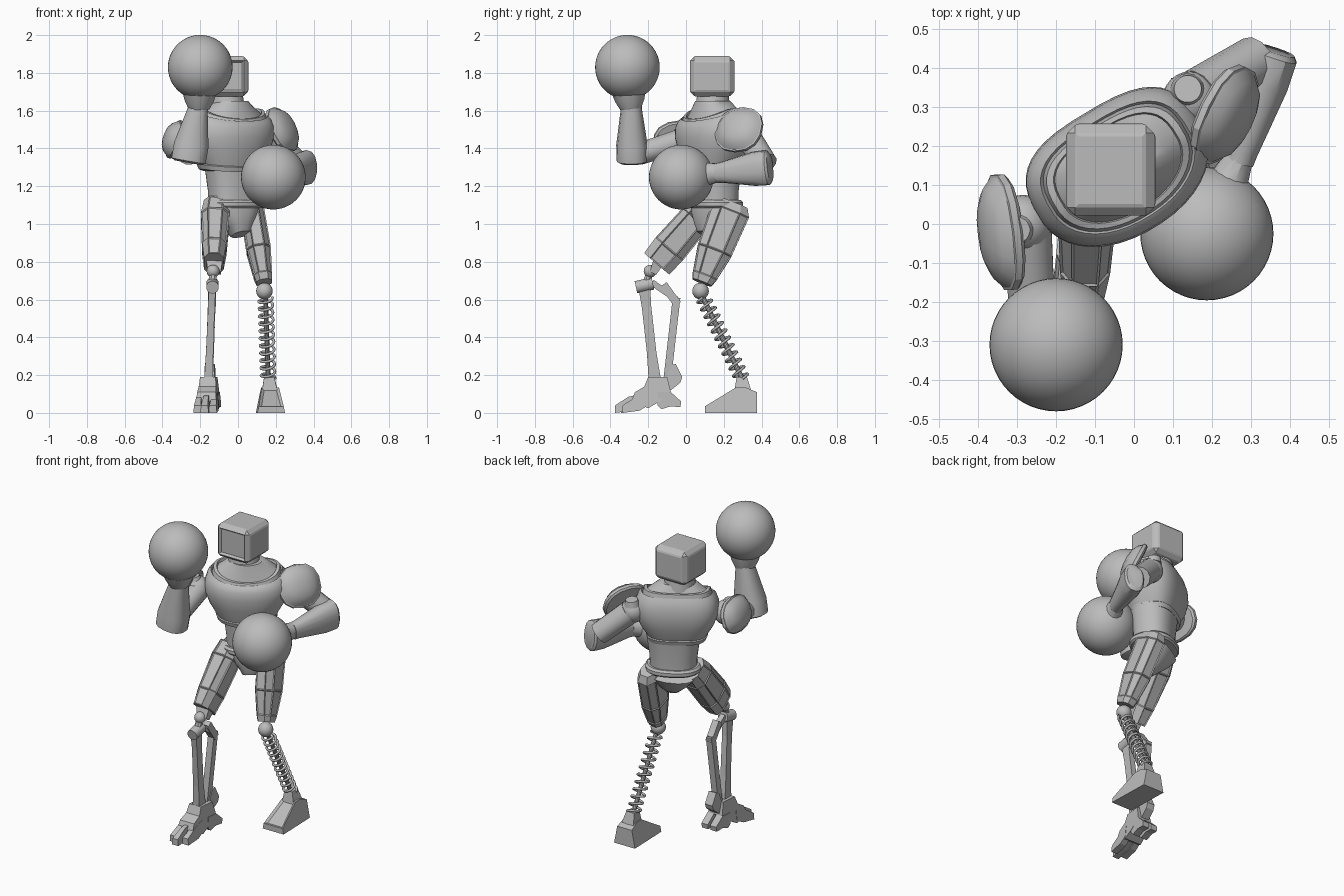
import bpy, bmesh, math
from mathutils import Matrix, Vector

cube = bpy.data.objects.get("Cube")
if cube:
    bpy.data.objects.remove(cube, do_unlink=True)

grey = bpy.data.materials.new("plain_grey")
grey.use_nodes = True
grey.diffuse_color = (0.5, 0.5, 0.5, 1)
grey.node_tree.nodes["Principled BSDF"].inputs["Base Color"].default_value = (0.5, 0.5, 0.5, 1)


def finish(name, bm, smooth=35):
    bmesh.ops.recalc_face_normals(bm, faces=bm.faces[:])
    mesh = bpy.data.meshes.new(name)
    bm.to_mesh(mesh)
    bm.free()
    mesh.materials.append(grey)
    ob = bpy.data.objects.new(name, mesh)
    bpy.context.collection.objects.link(ob)
    if smooth:
        bpy.ops.object.select_all(action='DESELECT')
        ob.select_set(True)
        bpy.context.view_layer.objects.active = ob
        bpy.ops.object.shade_smooth_by_angle(angle=math.radians(smooth))
    return ob


def power_of(value, power):
    return math.copysign(abs(value) ** (2 / power), value)


def loft(name, frame, rings, n=24, power=2, front=None, smooth=35, panel=0):
    """Skin rounded rings (z, rx, ry, optional front dip) in a local frame."""
    bm = bmesh.new()
    loops = []
    for z, rx, ry, *dip in rings:
        loop = []
        for i in range(n):
            a = math.tau * (i + 0.5) / n
            p = front if front and math.sin(a) < 0 else power
            drop = dip[0] * max(0, -math.sin(a)) if dip else 0
            loop.append(bm.verts.new(frame @ Vector((
                rx * power_of(math.cos(a), p), ry * power_of(math.sin(a), p), z - drop))))
        loops.append(loop)
    sides = []
    for lo, hi in zip(loops, loops[1:]):
        for i in range(n):
            j = (i + 1) % n
            sides.append(bm.faces.new((lo[i], lo[j], hi[j], hi[i])))
    bm.faces.new(loops[0][::-1])
    bm.faces.new(loops[-1])
    if panel:
        bmesh.ops.recalc_face_normals(bm, faces=bm.faces[:])
        bm.normal_update()
        big = [f for f in sides if f.calc_area() > panel]
        bmesh.ops.inset_individual(bm, faces=big, thickness=0.008, depth=-0.005)
    return finish(name, bm, smooth)


def frame_along(p, direction, ref=(1, 0, 0)):
    z = Vector(direction).normalized()
    x = Vector(ref) - z * z.dot(Vector(ref))
    x.normalize()
    rot = Matrix((x, z.cross(x), z)).transposed().to_4x4()
    return Matrix.Translation(p) @ rot


def limb(name, p, q, rings, ref=(1, 0, 0), **kw):
    """Loft from p to q, ring positions given as fractions of the length."""
    d = Vector(q) - Vector(p)
    return loft(name, frame_along(p, d, ref), [(t * d.length, rx, ry) for t, rx, ry in rings], **kw)


def rod(name, p, q, r0, r1, **kw):
    return limb(name, p, q, [(0, r0, r0), (1, r1, r1)], **kw)


def ball(name, centre, r, seg=24):
    bm = bmesh.new()
    bmesh.ops.create_uvsphere(bm, u_segments=seg, v_segments=seg // 2, radius=r,
                              matrix=Matrix.Translation(centre))
    return finish(name, bm, 60)


def prism(name, profile, cx, half, taper=0, skew=0, panel=False):
    """Side profile in y, z given width along x, narrowing with height."""
    bm = bmesh.new()
    loops = [[bm.verts.new((cx + skew * y + s * (half - taper * z), y, z)) for y, z in profile]
             for s in (-1, 1)]
    n = len(profile)
    for loop in loops:
        bm.faces.new(loop)
    for i in range(n):
        j = (i + 1) % n
        bm.faces.new((loops[0][i], loops[0][j], loops[1][j], loops[1][i]))
    if panel:
        bmesh.ops.recalc_face_normals(bm, faces=bm.faces[:])
        bm.normal_update()
        slope = max((f for f in bm.faces if f.normal.z > 0.5), key=lambda f: f.calc_area())
        bmesh.ops.inset_individual(bm, faces=[slope], thickness=0.02, depth=-0.01)
    return finish(name, bm, 0)


# Head: chamfered box with a framed screen
bm = bmesh.new()
bmesh.ops.create_cube(bm, size=1, matrix=Matrix.Translation((-0.06, 0.138, 1.782))
                      @ Matrix.Diagonal((0.222, 0.232, 0.207, 1)))
bmesh.ops.bevel(bm, geom=bm.edges[:], offset=0.02, segments=1, affect='EDGES')
bmesh.ops.recalc_face_normals(bm, faces=bm.faces[:])
bm.normal_update()
screen = [f for f in bm.faces if f.normal.y < -0.95]
panels = [f for f in bm.faces if f.calc_area() > 0.02 and f not in screen]
bmesh.ops.inset_individual(bm, faces=screen, thickness=0.014, depth=-0.014)
bmesh.ops.inset_individual(bm, faces=panels, thickness=0.014, depth=0.004)
finish("head", bm, 0)

# Torso: flat-backed chest with a collar ridge sloping up to the neck
chest = Matrix.Translation((-0.036, 0.138, 0)) @ Matrix.Rotation(math.radians(31), 4, 'Z')
loft("chest", chest, [
    (1.28, 0.14, 0.11), (1.29, 0.168, 0.13, 0.015), (1.315, 0.178, 0.138, 0.015),
    (1.32, 0.173, 0.133, 0.015), (1.39, 0.215, 0.16), (1.46, 0.241, 0.172),
    (1.52, 0.24, 0.168, 0.01), (1.565, 0.225, 0.155, 0.03), (1.59, 0.205, 0.14, 0.045),
    (1.58, 0.198, 0.135, 0.045), (1.61, 0.19, 0.128, 0.055), (1.612, 0.172, 0.116, 0.055),
    (1.597, 0.168, 0.113, 0.05), (1.625, 0.13, 0.1, 0.03), (1.65, 0.09, 0.088)],
    n=40, power=2.9, front=2.15)
rod("neck", (-0.055, 0.142, 1.57), (-0.058, 0.142, 1.69), 0.1, 0.083)
waist = Matrix.Translation((-0.022, 0.155, 0)) @ Matrix.Rotation(math.radians(28), 4, 'Z')
loft("abdomen", waist, [(1.1, 0.135, 0.112), (1.18, 0.138, 0.112), (1.32, 0.158, 0.125)],
     n=32, power=2.4)
loft("belt", waist, [(1.085, 0.15, 0.124), (1.095, 0.162, 0.132), (1.115, 0.162, 0.132),
                     (1.127, 0.15, 0.122)], n=32, power=2.4)
limb("pelvis", (0.015, 0.11, 0.945), (-0.022, 0.155, 1.09),
     [(0, 0.048, 0.05), (0.25, 0.068, 0.08), (0.6, 0.112, 0.105), (1, 0.148, 0.122)],
     ref=(0.88, 0.47, 0), n=20, power=2.6)

# Right arm, raised
ball("right_shoulder", (-0.285, 0.0, 1.455), 0.075)
rod("right_shoulder_disc", (-0.295, -0.012, 1.5), (-0.3, -0.015, 1.535), 0.045, 0.033)
rod("right_upper_arm", (-0.275, 0.0, 1.45), (-0.26, -0.25, 1.37), 0.065, 0.06, n=12)
limb("right_forearm", (-0.264, -0.285, 1.325), (-0.207, -0.29, 1.64),
     [(0, 0.075, 0.065), (0.03, 0.093, 0.082), (0.3, 0.094, 0.083), (0.9, 0.054, 0.056),
      (0.95, 0.054, 0.056)], n=14, power=2.4)
limb("right_wrist", (-0.207, -0.292, 1.61), (-0.203, -0.305, 1.72),
     [(0, 0.058, 0.058), (0.4, 0.08, 0.08), (1, 0.1, 0.1)], n=12)
ball("right_fist", (-0.2, -0.31, 1.83), 0.171, 48)

# Left arm, bent across the waist
ball("left_shoulder", (0.145, 0.32, 1.475), 0.072)
rod("left_shoulder_disc", (0.138, 0.342, 1.52), (0.138, 0.347, 1.555), 0.045, 0.035)
rod("left_upper_arm", (0.165, 0.33, 1.46), (0.315, 0.42, 1.32), 0.07, 0.066, n=12)
limb("left_forearm", (0.365, 0.445, 1.3), (0.27, 0.16, 1.27),
     [(0, 0.05, 0.075), (0.04, 0.06, 0.093), (0.3, 0.06, 0.09), (0.9, 0.04, 0.055),
      (1, 0.038, 0.052)], n=14, power=2.4)
limb("left_wrist", (0.27, 0.17, 1.272), (0.225, 0.07, 1.26),
     [(0, 0.038, 0.05), (0.5, 0.05, 0.06), (1, 0.09, 0.09)], n=12)
ball("left_fist", (0.187, -0.025, 1.248), 0.171, 48)

# Shoulder guards: domed plates with a stepped rim
for side, centre, normal, a, b in (
        ("right", (-0.325, -0.02, 1.445), (-0.88, -0.12, 0.3), 0.152, 0.105),
        ("left", (0.225, 0.285, 1.495), (0.82, -0.4, 0.42), 0.135, 0.128)):
    along = (0, 1, 0) if side == "right" else (0.45, 0.89, 0)
    loft(side + "_shoulder_guard", frame_along(centre, normal, along), [
        (-0.01, a * 0.93, b * 0.93), (0, a, b), (0.018, a, b), (0.02, a * 0.95, b * 0.94),
        (0.045, a * 0.78, b * 0.78), (0.062, a * 0.52, b * 0.52), (0.07, a * 0.2, b * 0.2)],
        n=14, power=2.3, smooth=25)

# Thighs: faceted, with sunken panels
limb("left_thigh", (0.068, 0.25, 1.11), (0.138, 0.085, 0.69),
     [(0, 0.05, 0.085), (0.1, 0.066, 0.112), (0.6, 0.068, 0.1), (0.92, 0.052, 0.07),
      (1, 0.044, 0.056)], n=8, power=2.6, smooth=0, panel=0.006)
limb("right_thigh", (-0.118, 0.11, 1.1), (-0.128, -0.155, 0.79),
     [(0, 0.066, 0.08), (0.22, 0.08, 0.092), (0.75, 0.068, 0.1), (1, 0.055, 0.092)],
     n=8, power=2.8, smooth=0, panel=0.006)

# Left lower leg: coil spring round a rod
ball("left_knee", (0.14, 0.077, 0.645), 0.044)
rod("left_knee_pin", (0.095, 0.077, 0.645), (0.185, 0.077, 0.645), 0.035, 0.035, n=16)
top, low = Vector((0.146, 0.09, 0.61)), Vector((0.16, 0.298, 0.18))
rod("spring_rod", top, low, 0.013, 0.013, n=10)
turns, steps = 11, 16
coil = bpy.data.curves.new("coil_spring", 'CURVE')
coil.dimensions = '3D'
coil.bevel_depth = 0.0075
coil.bevel_resolution = 1
line = coil.splines.new('POLY')
line.points.add(turns * steps)
axis = frame_along(top, low - top)
for i, point in enumerate(line.points):
    a = math.tau * i / steps
    pos = axis @ Vector((0.037 * math.cos(a), 0.037 * math.sin(a),
                         (low - top).length * i / (turns * steps)))
    point.co = (*pos, 1)
coil.materials.append(grey)
spring = bpy.data.objects.new("coil_spring", coil)
bpy.context.collection.objects.link(spring)
bpy.ops.object.select_all(action='DESELECT')
spring.select_set(True)
bpy.context.view_layer.objects.active = spring
bpy.ops.object.convert(target='MESH')

# Left foot
limb("left_ankle", (0.165, 0.295, 0.19), (0.168, 0.3, 0.12),
     [(0, 0.028, 0.028), (1, 0.042, 0.045)], n=4, power=20, smooth=0)
prism("left_foot", [(0.1, 0), (0.375, 0), (0.375, 0.11), (0.315, 0.135), (0.265, 0.135),
                    (0.1, 0.035)], 0.179, 0.073, taper=0.2, skew=-0.03, panel=True)

# Right lower leg: linked joints and two struts
ball("right_knee", (-0.132, -0.19, 0.75), 0.034)
rod("right_knee_pin", (-0.175, -0.19, 0.75), (-0.09, -0.19, 0.75), 0.022, 0.022, n=14)
rod("right_knee_link", (-0.132, -0.185, 0.76), (-0.135, -0.22, 0.66), 0.02, 0.022, n=8)
limb("right_joint_block", (-0.135, -0.265, 0.665), (-0.135, -0.175, 0.685),
     [(0, 0.034, 0.034), (1, 0.034, 0.034)], n=12)
square = dict(n=4, power=20, smooth=0)
limb("right_knee_guard", (-0.125, -0.13, 0.83), (-0.125, -0.175, 0.74),
     [(0, 0.05, 0.035), (1, 0.035, 0.02)], **square)
limb("front_strut", (-0.137, -0.22, 0.66), (-0.156, -0.165, 0.17),
     [(0, 0.02, 0.032), (0.2, 0.018, 0.026), (0.7, 0.02, 0.026), (1, 0.024, 0.034)], **square)
for name, p, q, r in (("rear_strut_top", (-0.137, -0.18, 0.69), (-0.137, -0.05, 0.6), 0.017),
                      ("rear_strut_mid", (-0.137, -0.12, 0.68), (-0.137, -0.045, 0.575), 0.022),
                      ("rear_strut_low", (-0.138, -0.05, 0.61), (-0.153, -0.1, 0.17), 0.021)):
    rod(name, p, q, r, r, **square)

# Right foot: instep, toes, heel and spur
prism("right_instep", [(-0.29, 0.06), (-0.27, 0.11), (-0.22, 0.14), (-0.2, 0.19), (-0.1, 0.19),
                       (-0.08, 0.11), (-0.14, 0.06), (-0.2, 0.025)], -0.14, 0.06,
      taper=0.1, skew=0.1)
for name, cx, reach in (("inner", -0.1, -0.335), ("middle", -0.14, -0.375), ("outer", -0.18, -0.345)):
    prism(name + "_toe", [(reach, 0.0), (reach, 0.04), (reach + 0.07, 0.085), (-0.2, 0.11),
                          (-0.2, 0.04), (reach + 0.09, 0.012)], cx, 0.022, taper=0.1, skew=0.1)
for s in (-1, 1):
    prism("heel_claw", [(-0.15, 0.11), (-0.08, 0.11), (-0.025, 0.06), (-0.03, 0.03),
                        (-0.08, 0.035), (-0.13, 0.02), (-0.15, 0.04)],
          -0.14 + s * 0.03, 0.022, skew=0.1)
prism("heel_spur", [(-0.1, 0.2), (-0.08, 0.25), (-0.055, 0.26), (-0.02, 0.19), (-0.03, 0.16),
                    (-0.08, 0.12), (-0.11, 0.14)], -0.142, 0.026, skew=0.1)
